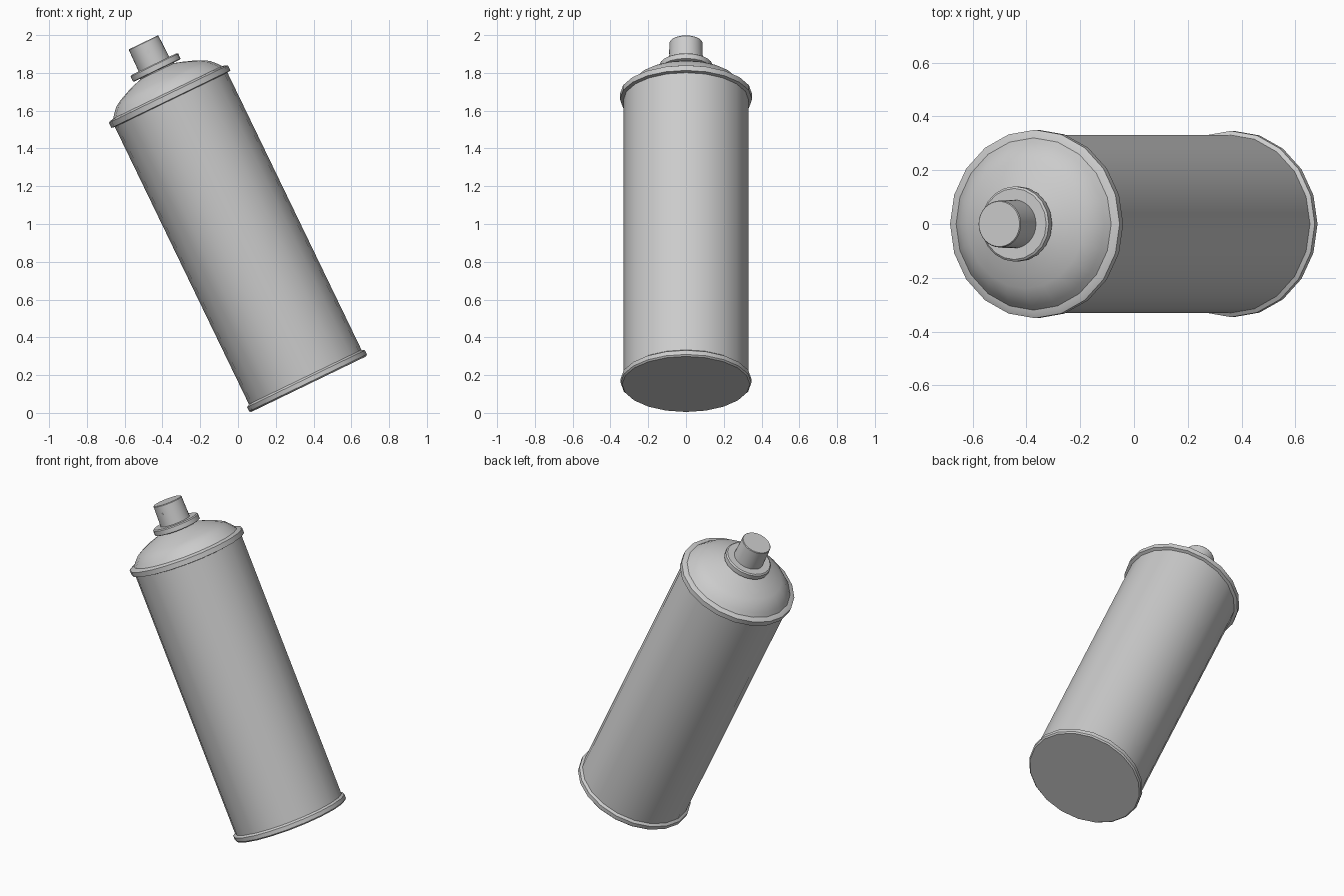
import bpy, bmesh, math
from mathutils import Matrix, Vector

if "Cube" in bpy.data.objects:
    bpy.data.objects.remove(bpy.data.objects["Cube"])

TILT = math.radians(-25.8)
# can axis: starts at the base centre and leans toward -x
PLACE = Matrix.Translation((0.374, 0, 0.152)) @ Matrix.Rotation(TILT, 4, 'Y')


def lathe(name, profile, sides=20):
    """Revolve (radius, height) points around the can axis, capped at both ends."""
    bm = bmesh.new()
    rings = []
    for r, h in profile:
        rings.append([bm.verts.new((r * math.cos(2 * math.pi * i / sides),
                                    r * math.sin(2 * math.pi * i / sides), h))
                      for i in range(sides)])
    for a, b in zip(rings, rings[1:]):
        for i in range(sides):
            j = (i + 1) % sides
            bm.faces.new((a[i], a[j], b[j], b[i]))
    bm.faces.new(rings[0][::-1])
    bm.faces.new(rings[-1])
    return finish(name, bm, PLACE)


def finish(name, bm, matrix):
    bm.transform(matrix)
    mesh = bpy.data.meshes.new(name)
    bm.to_mesh(mesh)
    bm.free()
    ob = bpy.data.objects.new(name, mesh)
    bpy.context.collection.objects.link(ob)
    bpy.ops.object.select_all(action='DESELECT')
    ob.select_set(True)
    bpy.context.view_layer.objects.active = ob
    bpy.ops.object.shade_smooth_by_angle(angle=math.radians(35))
    return ob


# can with rolled rims and domed shoulder
lathe("can_body", [
    (0.338, 0.0), (0.346, 0.008), (0.346, 0.032), (0.331, 0.042),
    (0.331, 1.672), (0.350, 1.676), (0.350, 1.706), (0.338, 1.712),
    (0.320, 1.716), (0.303, 1.738), (0.275, 1.768), (0.240, 1.788),
    (0.190, 1.810), (0.140, 1.828), (0.100, 1.840), (0.100, 1.850)])

# valve collar
lathe("valve_collar", [(0.132, 1.844), (0.140, 1.848), (0.140, 1.876), (0.132, 1.882)])

# spray button
lathe("spray_button", [(0.090, 1.875), (0.087, 2.006), (0.084, 2.010)], 32)

# small spray outlet on the front of the button
bm = bmesh.new()
bmesh.ops.create_cone(bm, cap_ends=True, segments=12, radius1=0.012, radius2=0.012, depth=0.01)
finish("spray_outlet", bm, PLACE @ Matrix.Translation((0, -0.084, 1.955)) @ Matrix.Rotation(math.pi / 2, 4, 'X'))
